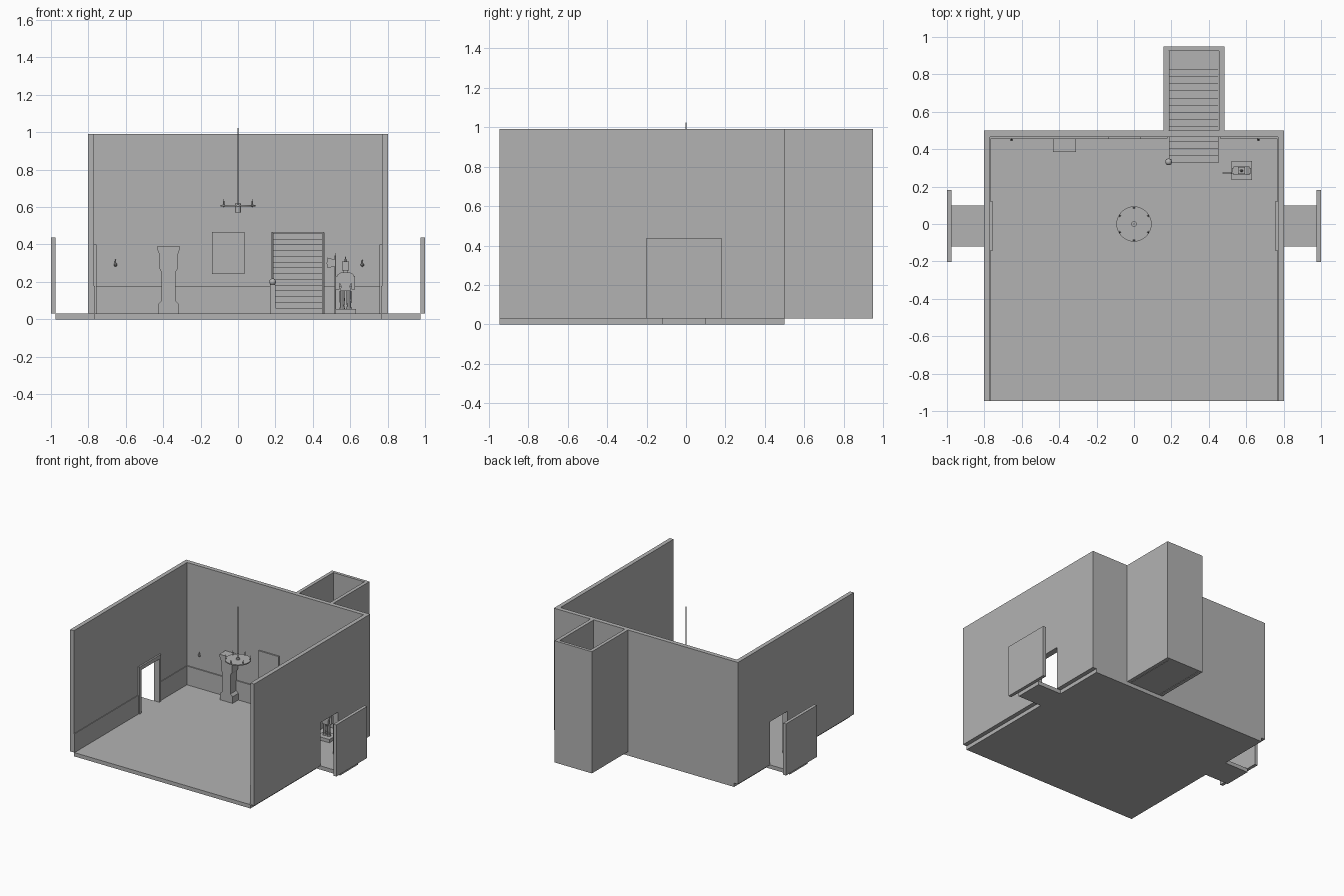
import bpy, bmesh
from math import pi, sin, cos, radians
from mathutils import Vector, Matrix

cube = bpy.data.objects.get("Cube")
if cube:
    bpy.data.objects.remove(cube, do_unlink=True)

grey = bpy.data.materials.new("plain grey")
grey.use_nodes = True
COLOUR = (0.45, 0.45, 0.45, 1)
grey.diffuse_color = COLOUR
grey.node_tree.nodes["Principled BSDF"].inputs["Base Color"].default_value = COLOUR

FLOOR, TOP = 0.03, 0.99


def finish(name, bm, smooth=False):
    bmesh.ops.recalc_face_normals(bm, faces=bm.faces)
    mesh = bpy.data.meshes.new(name)
    bm.to_mesh(mesh)
    bm.free()
    mesh.materials.append(grey)
    ob = bpy.data.objects.new(name, mesh)
    bpy.context.collection.objects.link(ob)
    if smooth:
        bpy.ops.object.select_all(action='DESELECT')
        ob.select_set(True)
        bpy.context.view_layer.objects.active = ob
        bpy.ops.object.shade_smooth_by_angle(angle=radians(40))
    return ob


def box(name, x0, x1, y0, y1, z0, z1):
    bm = bmesh.new()
    bmesh.ops.create_cube(bm, size=1)
    bmesh.ops.scale(bm, vec=(x1 - x0, y1 - y0, z1 - z0), verts=bm.verts)
    bmesh.ops.translate(bm, vec=((x0 + x1) / 2, (y0 + y1) / 2, (z0 + z1) / 2), verts=bm.verts)
    return finish(name, bm)


def extrude(name, outline, axis, a, b):
    """Extrude an outline of (across, up) points from a to b along x, y or z."""
    place = {'x': lambda p: (a, p[0], p[1]), 'y': lambda p: (p[0], a, p[1]),
             'z': lambda p: (p[0], p[1], a)}[axis]
    bm = bmesh.new()
    face = bm.faces.new([bm.verts.new(place(p)) for p in outline])
    out = bmesh.ops.extrude_face_region(bm, geom=[face])
    move = Vector([(b - a) * (axis == k) for k in "xyz"])
    bmesh.ops.translate(bm, vec=move, verts=[v for v in out['geom'] if isinstance(v, bmesh.types.BMVert)])
    return finish(name, bm)


def doorway(u0, u1, top, h0, h1, htop):
    """Upright panel outline with a doorway cut from its lower edge."""
    return [(u0, FLOOR), (h0, FLOOR), (h0, htop), (h1, htop), (h1, FLOOR),
            (u1, FLOOR), (u1, top), (u0, top)]


def lathe(name, x, y, profile, sides=12):
    """Turn a profile of (radius, height) points about an upright axis."""
    bm = bmesh.new()
    verts = [bm.verts.new((r, 0, z)) for r, z in profile]
    edges = [bm.edges.new(pair) for pair in zip(verts, verts[1:])]
    bmesh.ops.spin(bm, geom=verts + edges, cent=(0, 0, 0), axis=(0, 0, 1), angle=2 * pi, steps=sides)
    bmesh.ops.remove_doubles(bm, verts=bm.verts, dist=0.00005)
    bmesh.ops.translate(bm, vec=(x, y, 0), verts=bm.verts)
    return finish(name, bm, True)


# Floor slab with a short passage out of each side door
extrude("floor", [(-0.77, -0.945), (0.77, -0.945), (0.77, -0.12), (0.975, -0.12), (0.975, 0.1),
                  (0.77, 0.1), (0.77, 0.5), (-0.77, 0.5), (-0.77, 0.1), (-0.975, 0.1),
                  (-0.975, -0.12), (-0.77, -0.12)], 'z', 0, FLOOR)

# Side walls, their wainscots, door frames and outer blocking panels
for side, s in (("left", 1), ("right", -1)):
    extrude(side + "_wall", doorway(-0.945, 0.5, TOP, -0.12, 0.1, 0.37), 'x', s * 0.77, s * 0.803)
    for part, y0, y1 in (("front", -0.945, -0.145), ("back", 0.12, 0.465)):
        x0, x1 = sorted((s * 0.765, s * 0.771))
        box(f"{side}_{part}_wainscot", x0, x1, y0, y1, FLOOR, 0.178)
    extrude(side + "_door_frame", doorway(-0.145, 0.122, 0.4, -0.12, 0.1, 0.37), 'x', s * 0.757, s * 0.771)
    x0, x1 = sorted((s * 0.975, s))
    box(side + "_outer_panel", x0, x1, -0.203, 0.182, FLOOR, 0.437)

# Back wall with the stair opening
extrude("back_wall", doorway(-0.77, 0.77, TOP, 0.18, 0.46, 0.465), 'y', 0.465, 0.5)
box("back_wainscot_right", -0.77, 0.18, 0.456, 0.466, FLOOR, 0.178)
box("back_wainscot_left", 0.46, 0.77, 0.456, 0.466, FLOOR, 0.178)

# Stairwell shaft behind the opening
extrude("stairwell", [(0.157, 0.5), (0.157, 0.949), (0.483, 0.949), (0.483, 0.5), (0.455, 0.5),
                      (0.455, 0.925), (0.184, 0.925), (0.184, 0.5)], 'z', FLOOR, TOP)

# Straight flight of steps ending in a landing
STEPS, RUN, RISE = 14, 0.0385, 0.0308
outline = [(0.925, FLOOR), (0.325, FLOOR)]
for i in range(STEPS):
    y, z = 0.325 + i * RUN, FLOOR + (i + 1) * RISE
    outline += [(y, z), (y + RUN if i < STEPS - 1 else 0.925, z)]
extrude("stairs", outline, 'x', 0.188, 0.452)

# Newel post with a ball on top
box("newel_post", 0.17, 0.2, 0.317, 0.347, FLOOR, 0.185)
lathe("newel_ball", 0.185, 0.332, [(0.018 * sin(pi * k / 8), 0.2 - 0.018 * cos(pi * k / 8)) for k in range(9)], 16)

# Tall case clock: plinth, waist, flared hood and cornice
extrude("clock", [(-0.425, FLOOR), (-0.317, FLOOR), (-0.317, 0.082), (-0.335, 0.1), (-0.335, 0.25),
                  (-0.322, 0.272), (-0.322, 0.345), (-0.311, 0.375), (-0.311, 0.388),
                  (-0.432, 0.388), (-0.432, 0.375), (-0.42, 0.345), (-0.42, 0.272),
                  (-0.408, 0.25), (-0.408, 0.1), (-0.425, 0.082)], 'y', 0.385, 0.458)

# Framed painting
extrude("painting_frame", [(-0.14, 0.242), (0.035, 0.242), (0.035, 0.467), (-0.14, 0.467)], 'y', 0.454, 0.466)

# Wall candle sconces
for side, x in (("left", 0.665), ("right", -0.655)):
    lathe(side + "_sconce", x, 0.452, [(0, 0.28), (0.009, 0.287), (0.009, 0.295), (0.004, 0.3),
                                       (0.004, 0.312), (0, 0.322)], 8)

# Round chandelier: rod, hub, disc and six candles
lathe("chandelier_rod", 0, 0, [(0, 0.6), (0.003, 0.6), (0.003, 1.024), (0, 1.024)], 8)
lathe("chandelier_hub", 0, 0, [(0, 0.57), (0.015, 0.57), (0.015, 0.62), (0, 0.62)], 16)
lathe("chandelier_disc", 0, 0, [(0, 0.602), (0.094, 0.602), (0.094, 0.61), (0, 0.61)], 32)
for k in range(6):
    a = pi / 2 + k * pi / 3
    lathe(f"candle_{k + 1}", 0.088 * cos(a), 0.088 * sin(a),
          [(0, 0.598), (0.006, 0.604), (0.006, 0.613), (0.0035, 0.615), (0.0035, 0.628), (0, 0.643)], 8)

# Suit of armour on a plinth, built around its centre line
CX, CY = 0.575, 0.285
box("armour_plinth", 0.52, 0.632, 0.235, 0.337, FLOOR, 0.056)
for side, s in (("left", 1), ("right", -1)):
    lathe(side + "_armour_leg", CX + s * 0.018, CY,
          [(0, 0.056), (0.015, 0.056), (0.011, 0.072), (0.014, 0.1), (0.013, 0.152), (0, 0.152)], 8)
    a, b = sorted((CX + s * 0.033, CX + s * 0.051))
    box(side + "_armour_arm", a, b, CY - 0.014, CY + 0.014, 0.158, 0.232)
extrude("armour_torso", [(CX - 0.028, 0.15), (CX + 0.028, 0.15), (CX + 0.024, 0.178), (CX + 0.042, 0.215),
                         (CX + 0.042, 0.24), (CX + 0.025, 0.25), (CX - 0.025, 0.25), (CX - 0.042, 0.24),
                         (CX - 0.042, 0.215), (CX - 0.024, 0.178)], 'y', CY - 0.022, CY + 0.022)
box("armour_neck", CX - 0.01, CX + 0.01, CY - 0.01, CY + 0.01, 0.248, 0.264)
box("armour_helmet", CX - 0.019, CX + 0.019, CY - 0.019, CY + 0.019, 0.262, 0.308)
lathe("helmet_spike", CX, CY, [(0, 0.306), (0.008, 0.308), (0.004, 0.322), (0, 0.342)], 8)

# Halberd held at the armour's side
lathe("halberd_shaft", 0.52, 0.272, [(0, FLOOR), (0.004, FLOOR), (0.004, 0.335), (0, 0.354)], 8)
extrude("halberd_blade", [(0.52, 0.285), (0.478, 0.273), (0.474, 0.3), (0.478, 0.33), (0.52, 0.318)],
        'y', 0.27, 0.275)
